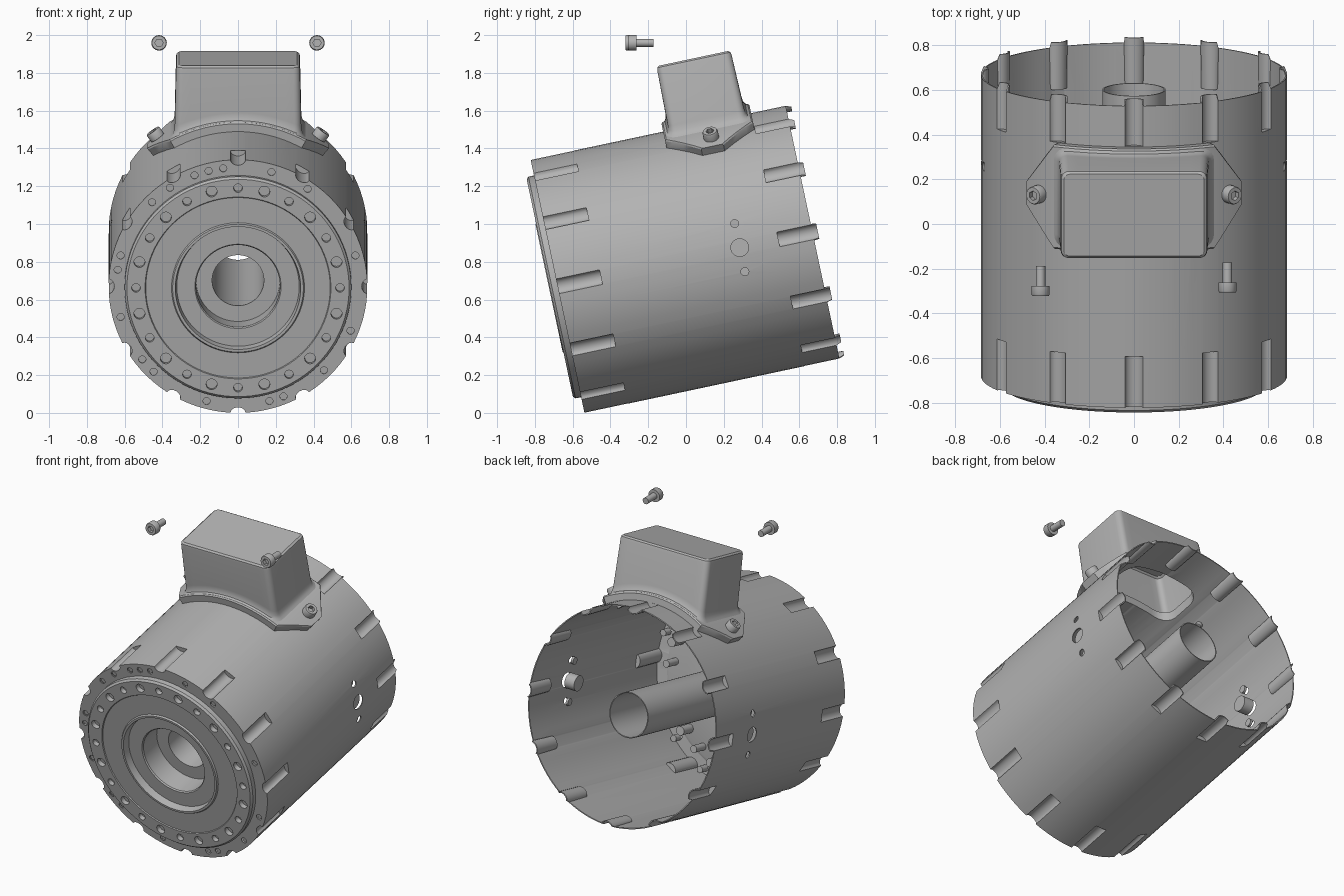
import bpy, bmesh, math
from mathutils import Vector, Matrix

if "Cube" in bpy.data.objects:
    bpy.data.objects.remove(bpy.data.objects["Cube"])

grey = bpy.data.materials.new("machined_grey")
grey.use_nodes = True
grey.diffuse_color = (0.45, 0.45, 0.45, 1)
grey.node_tree.nodes["Principled BSDF"].inputs["Base Color"].default_value = (0.45, 0.45, 0.45, 1)

# Housing frame: local y runs along the motor axis from the front rim, tilted 12 degrees
TILT = Matrix.Translation((0, -0.68, 0.67)) @ Matrix.Rotation(math.radians(12), 4, 'X')
R = 0.685


def finish(name, bm, matrix=TILT, recalc=True):
    bmesh.ops.remove_doubles(bm, verts=bm.verts, dist=1e-5)
    if recalc:
        bmesh.ops.recalc_face_normals(bm, faces=bm.faces)
    mesh = bpy.data.meshes.new(name)
    bm.to_mesh(mesh)
    bm.free()
    mesh.materials.append(grey)
    ob = bpy.data.objects.new(name, mesh)
    bpy.context.scene.collection.objects.link(ob)
    ob.matrix_world = matrix
    return ob


def activate(ob):
    bpy.ops.object.select_all(action='DESELECT')
    ob.select_set(True)
    bpy.context.view_layer.objects.active = ob


def smooth(ob):
    activate(ob)
    bpy.ops.object.shade_smooth_by_angle(angle=math.radians(32))


def cut(ob, cutter):
    mod = ob.modifiers.new("cut", 'BOOLEAN')
    mod.operation, mod.solver, mod.object = 'DIFFERENCE', 'EXACT', cutter
    activate(ob)
    bpy.ops.object.modifier_apply(modifier=mod.name)


def loft(bm, rings, cap_start=False, cap_end=False, loop=False):
    vs = [[bm.verts.new(p) for p in ring] for ring in rings]
    n = len(vs[0])
    pairs = list(zip(vs, vs[1:])) + ([(vs[-1], vs[0])] if loop else [])
    for a, b in pairs:
        for j in range(n):
            k = (j + 1) % n
            bm.faces.new((a[j], a[k], b[k], b[j]))
    if cap_start:
        bm.faces.new(vs[0])
    if cap_end:
        bm.faces.new(vs[-1][::-1])


def polar(r, ang, l):
    return Vector((r * math.sin(ang), l, r * math.cos(ang)))


def rod(bm, p0, p1, r, segs=20):
    p0, p1 = Vector(p0), Vector(p1)
    d = p1 - p0
    m = Matrix.Translation((p0 + p1) / 2) @ d.to_track_quat('Z', 'Y').to_matrix().to_4x4()
    bmesh.ops.create_cone(bm, cap_ends=True, segments=segs, radius1=r, radius2=r,
                          depth=d.length, matrix=m)


# Thin outer shell with twelve rounded grooves at each end
samples = []
for k in range(12):
    c, w = math.radians(30 * k), 0.058
    for t in (-1, -0.93, -0.75, -0.4, 0, 0.4, 0.75, 0.93, 1):
        samples.append((c + w * t, math.sqrt(1 - t * t)))
    gap = math.radians(30) - 2 * w
    samples += [(c + w + gap * i / 6, 0) for i in range(1, 6)]


def shell_ring(l, depth, tab=0.0):
    return [polar(R - depth * d, a, l + (tab if d > 0 else 0)) for a, d in samples]


bm = bmesh.new()
loft(bm, [[polar(0.595, a, 0) for a, d in samples],
          shell_ring(0, 0.03), shell_ring(0.235, 0.03), shell_ring(0.235, 0),
          shell_ring(1.195, 0), shell_ring(1.195, 0.03), shell_ring(1.38, 0.03, 0.028)])
shell = finish("outer_shell", bm, recalc=False)
sol = shell.modifiers.new("thickness", 'SOLIDIFY')
sol.thickness, sol.offset = 0.007, -1
activate(shell)
bpy.ops.object.modifier_apply(modifier=sol.name)

# Front plate with stepped recess and long central tube, one turned profile
profile = [(0.60, 0.012), (0.60, -0.03), (0.588, -0.042), (0.492, -0.042), (0.488, -0.036),
           (0.352, -0.036), (0.346, -0.046), (0.332, -0.046), (0.324, 0), (0.228, 0),
           (0.222, 0.008), (0.222, 0.15), (0.137, 0.15), (0.135, 1.31), (0.141, 1.31),
           (0.141, 0.165), (0.24, 0.165), (0.24, 0.02), (0.58, 0.02)]
bm = bmesh.new()
loft(bm, [[polar(r, math.tau * i / 96, l) for i in range(96)] for r, l in profile], loop=True)
plate = finish("front_plate_and_tube", bm)

# Bolt holes and the pins behind them
holes, rim_holes, pins = bmesh.new(), bmesh.new(), bmesh.new()
for i in range(24):
    a, r = math.radians(15 * i), (0.029 if i % 2 else 0.023)
    rod(holes, polar(0.54, a, -0.08), polar(0.54, a, -0.012), r)
    rod(pins, polar(0.54, a, 0.015), polar(0.54, a, 0.12), r)
for deg in (-7, 16, 35, -14, -21, -34, -45, -75, -82, 75, -105, 112, -128, -136, 135, -165,
            165, 158):
    a = math.radians(deg)
    rod(rim_holes, polar(0.643, a, -0.05), polar(0.643, a, 0.02), 0.019)
    rod(pins, polar(0.643, a, 0.012), polar(0.643, a, 0.07), 0.021)
hole_cutter = finish("hole_cutter", holes)
rim_cutter = finish("rim_hole_cutter", rim_holes)
cut(plate, hole_cutter)
smooth(finish("bolt_pins", pins))

# Side holes, each closed by a stud inside the shell
side_holes, studs = bmesh.new(), bmesh.new()
for s in (-1, 1):
    for u, r, inner in ((0, 0.047, 0.59), (0.13, 0.021, 0.635), (-0.13, 0.021, 0.635)):
        rod(side_holes, (s * 0.61, 0.986, u), (s * 0.75, 0.986, u), r, 28)
        rod(studs, (s * inner, 0.986, u), (s * (0.66 if u == 0 else 0.65), 0.986, u), r + 0.003, 28)
side_cutter = finish("side_hole_cutter", side_holes)
smooth(finish("side_studs", studs))

# Saddle flange under the terminal box, with a bolt ear on each side
BOX_L = 0.955
cols = []
for i in range(33):
    x = -0.465 + 0.93 * i / 32
    h = 0.238 if abs(x) < 0.35 else 0.238 - 0.178 * (abs(x) - 0.35) / 0.115
    a = math.asin(x / 0.71)
    cols.append([polar(r, a, BOX_L + l) for r, l in
                 ((0.683, -h), (0.727, -h), (0.735, -h + 0.008),
                  (0.735, h - 0.008), (0.727, h), (0.683, h))])
bm = bmesh.new()
loft(bm, cols, True, True)
flange = finish("box_flange", bm)


def round_rect(hx, hl, rad):
    pts = []
    corners = ((1, 1, 0), (-1, 1, 90), (-1, -1, 180), (1, -1, 270))
    for n, (sx, sl, start) in enumerate(corners):
        for i in range(6):
            a = math.radians(start + 18 * i)
            pts.append((sx * (hx - rad) + rad * math.cos(a), sl * (hl - rad) + rad * math.sin(a)))
        if n % 2 == 0:
            x0, l0 = pts[-1]
            pts += [(x0 - 2 * x0 * i / 14, l0) for i in range(1, 14)]
    return pts


def flat_ring(hx, hl, rad, u):
    return [Vector((x, BOX_L + l, u)) for x, l in round_rect(hx, hl, rad)]


def saddle_ring(hx, hl, rad, r):
    return [Vector((x, BOX_L + l, math.sqrt(r * r - x * x))) for x, l in round_rect(hx, hl, rad)]


# Terminal box: open below, flared onto the flange, softened top edge
bm = bmesh.new()
loft(bm, [saddle_ring(0.362, 0.232, 0.06, 0.733), saddle_ring(0.347, 0.217, 0.05, 0.74),
          saddle_ring(0.338, 0.209, 0.04, 0.755), saddle_ring(0.335, 0.206, 0.037, 0.78),
          flat_ring(0.328, 0.201, 0.035, 1.008), flat_ring(0.325, 0.198, 0.033, 1.022),
          flat_ring(0.313, 0.187, 0.025, 1.031)], cap_end=True)
smooth(finish("terminal_box", bm))

# Opening from the housing into the box
bm = bmesh.new()
loft(bm, [flat_ring(0.28, 0.16, 0.09, 0.5), flat_ring(0.28, 0.16, 0.09, 0.85)], True, True)
opening = finish("opening_cutter", bm)

cut(flange, opening)
for cutter in (opening, rim_cutter, side_cutter):
    cut(shell, cutter)
for cutter in (hole_cutter, rim_cutter, side_cutter, opening):
    bpy.data.objects.remove(cutter)
for ob in (shell, plate, flange):
    smooth(ob)


# Socket-head screws: two in the flange ears and two lifted out
def screw(name, frame, place, direction):
    hexagon = [1 / math.cos((i % 4 - 2) * math.pi / 12) for i in range(24)]
    rings = []
    for r, h, is_hex in ((0.021, -0.09, 0), (0.021, 0, 0), (0.041, 0, 0), (0.041, 0.037, 0),
                         (0.037, 0.044, 0), (0.019, 0.044, 1), (0.019, 0.02, 1)):
        rings.append([Vector((math.cos(math.tau * i / 24), math.sin(math.tau * i / 24), 0))
                      * r * (hexagon[i] if is_hex else 1) + Vector((0, 0, h)) for i in range(24)])
    bm = bmesh.new()
    loft(bm, rings, True, True)
    turn = Vector(direction).to_track_quat('Z', 'Y').to_matrix().to_4x4()
    smooth(finish(name, bm, frame @ Matrix.Translation(place) @ turn))


for side, s, y in (("left", 1, -0.262), ("right", -1, -0.277)):
    a = s * math.asin(0.425 / 0.735)
    screw(side + "_ear_screw", TILT, polar(0.737, a, BOX_L + 0.005), polar(1, a, 0))
    screw(side + "_loose_screw", Matrix.Identity(4), (s * 0.418, y, 1.959), (0, -1, 0))
